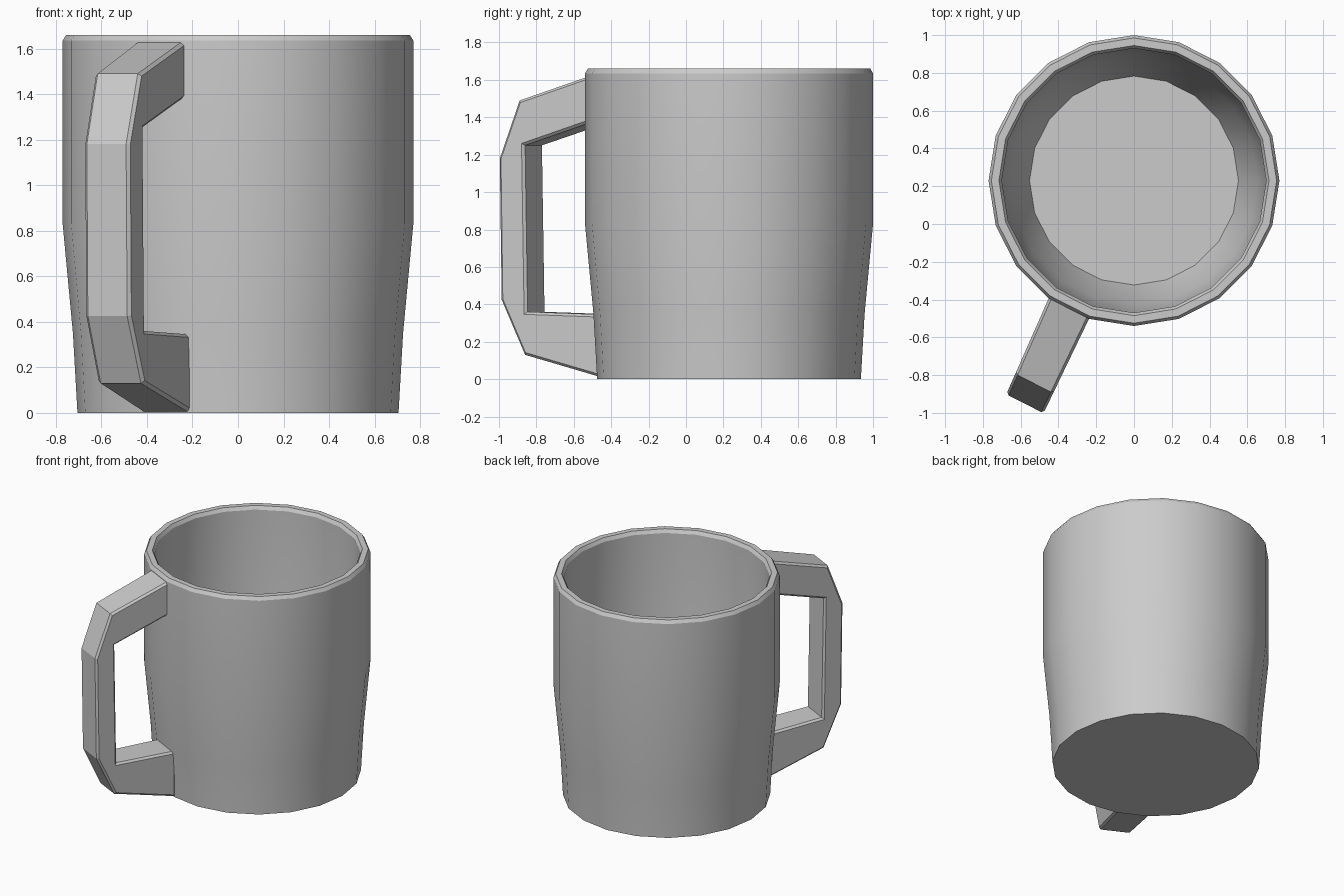
import bpy, bmesh
from math import sin, cos, pi, radians

if "Cube" in bpy.data.objects:
    bpy.data.objects.remove(bpy.data.objects["Cube"])

CY = 0.23      # mug axis sits behind the origin
SIDES = 20


def finish(bm, name, angle):
    bmesh.ops.recalc_face_normals(bm, faces=bm.faces)
    mesh = bpy.data.meshes.new(name)
    bm.to_mesh(mesh)
    bm.free()
    ob = bpy.data.objects.new(name, mesh)
    bpy.context.collection.objects.link(ob)
    bpy.ops.object.select_all(action='DESELECT')
    ob.select_set(True)
    bpy.context.view_layer.objects.active = ob
    bpy.ops.object.shade_smooth_by_angle(angle=radians(angle))
    return ob


# Mug body: outer wall, rim, inner wall and floor as one turned profile
profile = [(0.705, 0), (0.725, 0.35), (0.77, 0.83), (0.77, 1.635),
           (0.755, 1.66), (0.715, 1.66), (0.70, 1.635), (0.70, 0.83),
           (0.655, 0.35), (0.553, 0.09)]
bm = bmesh.new()
rings = []
for r, z in profile:
    rings.append([bm.verts.new((r * cos(2 * pi * i / SIDES),
                                CY + r * sin(2 * pi * i / SIDES), z))
                  for i in range(SIDES)])
for a, b in zip(rings, rings[1:]):
    for i in range(SIDES):
        j = (i + 1) % SIDES
        bm.faces.new((a[i], a[j], b[j], b[i]))
bm.faces.new(rings[0])     # underside
bm.faces.new(rings[-1])    # inner floor
finish(bm, "mug_body", 30)

# Handle: C-shaped outline (distance from mug axis, height), set square to one wall facet
outline = [(0.735, 1.635), (1.197, 1.49), (1.315, 1.18), (1.304, 0.425),
           (1.165, 0.13), (0.69, 0.004), (0.69, 0.345), (1.15, 0.36),
           (1.165, 1.25), (0.735, 1.385)]
turn = radians(27)


def handle_point(r, side, z):
    return (-sin(turn) * r + cos(turn) * side,
            CY - cos(turn) * r - sin(turn) * side, z)


bm = bmesh.new()
left = [bm.verts.new(handle_point(r, -0.12 + 0.055 * (r - 0.75), z)) for r, z in outline]
right = [bm.verts.new(handle_point(r, 0.12 + 0.022 * (r - 0.75), z)) for r, z in outline]
caps = [bm.faces.new(left), bm.faces.new(right)]
n = len(outline)
for i in range(n):
    j = (i + 1) % n
    bm.faces.new((left[i], left[j], right[j], right[i]))
bmesh.ops.recalc_face_normals(bm, faces=bm.faces)
# Narrow chamfer along both sides of the handle
bmesh.ops.bevel(bm, geom=[e for f in caps for e in f.edges], offset=0.014,
                offset_type='OFFSET', segments=1, affect='EDGES')
finish(bm, "handle", 15)
